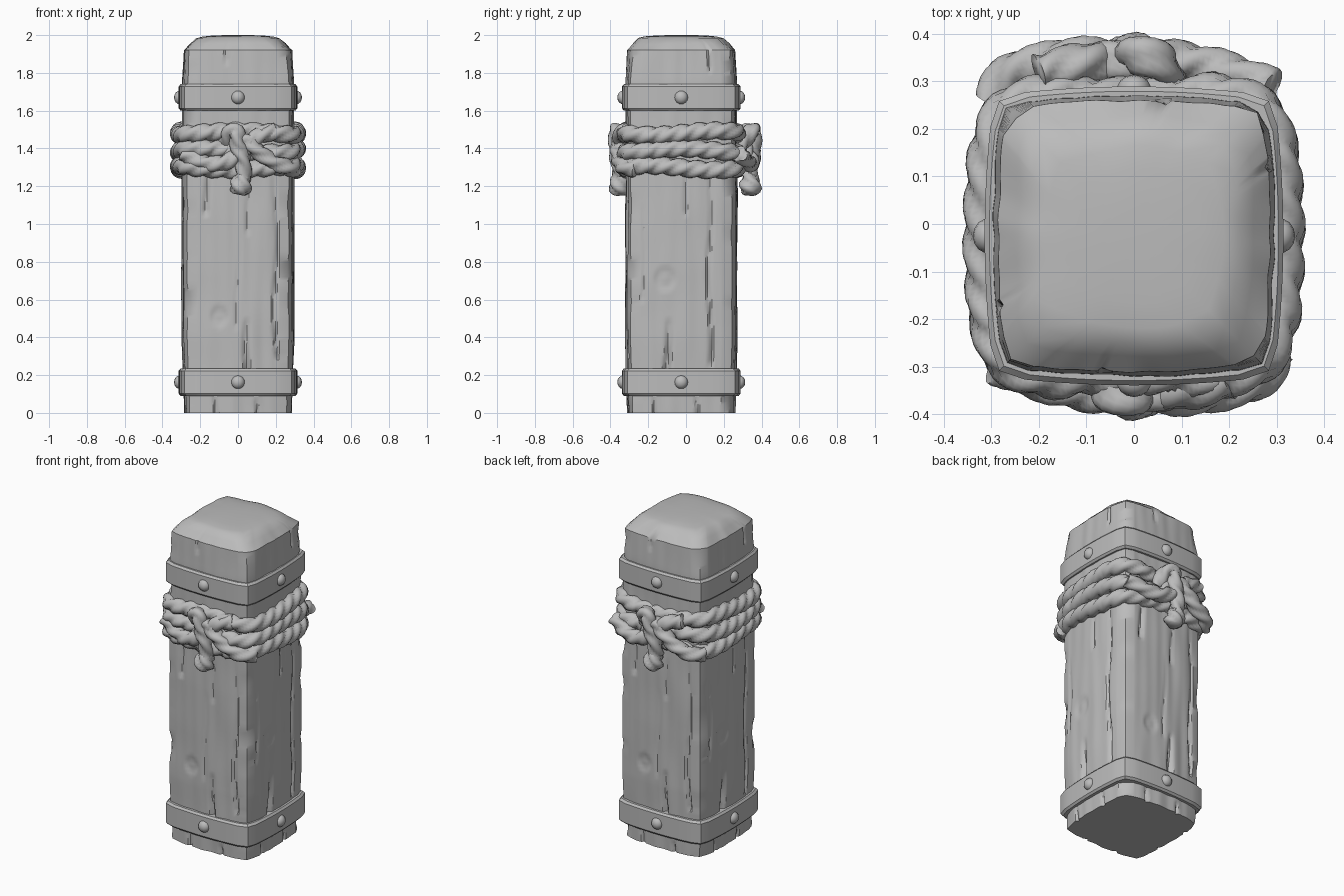
import bpy, bmesh, math
from mathutils import Vector, Matrix, noise

cube = bpy.data.objects.get("Cube")
if cube:
    bpy.data.objects.remove(cube)

CY = -0.025  # post centre in y
grey = bpy.data.materials.new("plain_grey")
grey.use_nodes = True
COLOUR = (0.5, 0.5, 0.5, 1)
grey.diffuse_color = COLOUR
grey.node_tree.nodes["Principled BSDF"].inputs["Base Color"].default_value = COLOUR


def finish(name, bm, angle=40):
    bmesh.ops.recalc_face_normals(bm, faces=bm.faces)
    mesh = bpy.data.meshes.new(name)
    bm.to_mesh(mesh)
    bm.free()
    mesh.materials.append(grey)
    ob = bpy.data.objects.new(name, mesh)
    bpy.context.collection.objects.link(ob)
    bpy.ops.object.select_all(action='DESELECT')
    ob.select_set(True)
    bpy.context.view_layer.objects.active = ob
    bpy.ops.object.shade_smooth_by_angle(angle=math.radians(angle))
    return ob


def loft(bm, rings, caps=False, closed=False):
    rows = [[bm.verts.new(p) for p in ring] for ring in rings]
    n = len(rows[0])
    pairs = list(zip(rows, rows[1:]))
    if closed:
        pairs.append((rows[-1], rows[0]))
    for a, b in pairs:
        for i in range(n):
            j = (i + 1) % n
            bm.faces.new((a[i], a[j], b[j], b[i]))
    if caps:
        bm.faces.new(rows[0])
        bm.faces.new(rows[-1])


def outline(half, corner, steps, z, dent=None):
    """Rounded square; dent(side, along, z) pushes the faces inward."""
    pts = []
    for k in range(4):
        rot = Matrix.Rotation(k * math.pi / 2, 3, 'Z')
        for i in range(steps + 1):
            s = 2 * i / steps - 1
            x = s * (half - corner)
            d = dent(k, x, z) if dent else 0
            pts.append(rot @ Vector((x, -half + 0.012 * s * s + d, z)))
        e = half - 0.36 * corner
        if dent:
            e -= 0.022 * max(0, noise.noise((k * 7.3, 2.1, z * 6)))
        pts.append(rot @ Vector((e, -e, z)))
    return [p + Vector((0, CY, 0)) for p in pts]


# Wood surface: cracks are (position, bottom, top, width, depth), knots (position, z, radius)
CRACKS = [
    [(0.05, 0.2, 0.5, 0.022, 0.03), (0.2, 0.3, 1.3, 0.014, 0.018), (0.0, 0.45, 1.0, 0.012, 0.008),
     (-0.16, 1.05, 1.35, 0.02, 0.018), (0.06, 0.95, 1.2, 0.012, 0.012), (-0.12, 0.0, 0.1, 0.014, 0.02),
     (0.1, 0.0, 0.08, 0.014, 0.02), (-0.07, 1.86, 1.96, 0.012, 0.014)],
    [(-0.075, 0.2, 0.5, 0.024, 0.03), (0.15, 0.25, 1.35, 0.014, 0.02), (-0.2, 0.6, 1.1, 0.012, 0.01),
     (0.03, 1.05, 1.28, 0.014, 0.012), (-0.15, 0.0, 0.09, 0.014, 0.02), (0.08, 0.0, 0.1, 0.014, 0.02),
     (0.14, 1.82, 1.96, 0.012, 0.016)],
]
KNOTS = [(-0.1, 0.51, 0.05), (-0.085, 0.71, 0.06)]


def wood(k, x, z):
    d = 0.006 * noise.noise((x * 16, k % 2 * 5.7, z * 1.5)) + 0.004 * noise.noise((x * 5, k * 3.1, z * 4))
    for u, z0, z1, width, depth in CRACKS[k % 2]:
        if z0 <= z <= z1:
            f = math.sqrt(1 - (z - z0) / (z1 - z0))
            mid = u + 0.01 * math.sin(z * 9 + u * 30)
            d += depth * f * max(0, 1 - abs(x - mid) / width)
    u, kz, r = KNOTS[k % 2]
    q = math.hypot(x - u, (z - kz) * 0.9) / r
    if q < 1:
        d += 0.012 * (1 - q ** 4) - 0.008 * (1 - q)
    return d


# Wooden post with a worn, chamfered top
bm = bmesh.new()
rings = []
for i in range(97):
    z = 1.92 * i / 96
    half = 0.284 + 0.012 * min(1, z / 0.4) - 0.01 * max(0, (z - 1.75) / 0.17)
    rings.append(outline(half, 0.075, 38, z, wood))
for z, half, corner in ((1.955, 0.252, 0.08), (1.983, 0.222, 0.09), (1.992, 0.19, 0.1),
                        (1.997, 0.14, 0.08), (2.0, 0.07, 0.04)):
    ring = outline(half, corner, 38, z)
    for p in ring:
        w = noise.noise((p.x * 7, p.y * 7, 3.0))
        p.x *= 1 + 0.05 * w
        p.y += (p.y - CY) * 0.05 * w
        p.z = min(2.0, p.z + 0.012 * w * (2.0 - z) / 0.045)
    rings.append(ring)
loft(bm, rings, caps=True)
finish("wooden_post", bm, 35)

# Bands around the post, each with one rivet per side
for label, z0, z1 in (("lower", 0.09, 0.235), ("upper", 1.6, 1.74)):
    bm = bmesh.new()
    profile = [(z0, 0.27), (z0, 0.304), (z0 + 0.012, 0.314), (z1 - 0.012, 0.314), (z1, 0.304), (z1, 0.27)]
    loft(bm, [outline(h, 0.085, 12, z) for z, h in profile], closed=True)
    finish(label + "_band", bm, 30)
    bm = bmesh.new()
    for k in range(4):
        place = (Matrix.Translation((0, CY, (z0 + z1) / 2)) @ Matrix.Rotation(k * math.pi / 2, 4, 'Z')
                 @ Matrix.Translation((0, -0.308, 0)) @ Matrix.Diagonal((1, 0.85, 1, 1)))
        bmesh.ops.create_uvsphere(bm, u_segments=14, v_segments=8, radius=0.036, matrix=place)
    finish(label + "_rivets", bm)


def smooth_path(pts, closed, step=0.011):
    """Catmull-Rom curve through the points."""
    n = len(pts)
    out = []
    for i in range(n if closed else n - 1):
        if closed:
            a, b, c, d = (pts[(i + j) % n] for j in (-1, 0, 1, 2))
        else:
            a, b, c, d = (pts[min(max(i + j, 0), n - 1)] for j in (-1, 0, 1, 2))
        count = max(2, round((c - b).length / step))
        for m in range(count):
            t = m / count
            out.append(b + 0.5 * t * (c - a + t * (2 * a - 5 * b + 4 * c - d + t * (3 * (b - c) + d - a))))
    return out if closed else out + [pts[-1].copy()]


def rope(bm, pts, radius, closed=False, pitch=0.27, sides=18):
    """Three-strand twisted rope; radius is a function of 0..1 along the path."""
    path = smooth_path(pts, closed)
    n = len(path)
    length = sum((b - a).length for a, b in zip(path, path[1:]))
    turn = round(3 * length / pitch) * 2 * math.pi / 3
    normal = Vector((0.02, 0.03, 1))
    rings = []
    for i, p in enumerate(path):
        nxt = path[(i + 1) % n] if closed else path[min(i + 1, n - 1)]
        prv = path[i - 1] if closed else path[max(i - 1, 0)]
        tangent = (nxt - prv).normalized()
        normal = (normal - tangent * normal.dot(tangent)).normalized()
        side = tangent.cross(normal)
        f = i / (n if closed else n - 1)
        ring = []
        for j in range(sides):
            a = 2 * math.pi * j / sides
            r = radius(f) * (0.7 + 0.33 * abs(math.cos(1.5 * (a + turn * f))))
            ring.append(p + r * (math.cos(a) * normal + math.sin(a) * side))
        rings.append(ring)
    loft(bm, rings, caps=not closed, closed=closed)


# Three rope turns, pressed in under the knots
bm = bmesh.new()
for n, z in enumerate((1.482, 1.388, 1.298)):
    pts = outline(0.312, 0.13, 8, z)
    for p in pts:
        p.z += 0.012 * math.sin(3 * math.atan2(p.y, p.x) + n * 1.7)
        if abs(p.x) < 0.2:
            p.y -= math.copysign(0.025, p.y) * (1 - (p.x / 0.2) ** 2)
    rope(bm, pts, lambda f: 0.048, closed=True)
finish("rope_turns", bm, 60)

# Knots on the front and back: strands given as (across, outward, z)
STRANDS = [
    [(-0.07, 0.27, 1.41), (-0.05, 0.325, 1.485), (-0.01, 0.342, 1.49), (0.0, 0.342, 1.42),
     (0.025, 0.335, 1.34), (0.03, 0.32, 1.25)],
    [(-0.06, 0.29, 1.35), (0.03, 0.325, 1.44), (0.1, 0.335, 1.39), (0.18, 0.325, 1.33),
     (0.26, 0.3, 1.3), (0.3, 0.24, 1.29)],
    [(-0.29, 0.27, 1.37), (-0.16, 0.315, 1.32), (-0.06, 0.33, 1.33), (0.03, 0.32, 1.39),
     (0.1, 0.325, 1.46), (0.2, 0.3, 1.49)],
]
TAIL = [(0.03, 0.322, 1.28), (0.02, 0.325, 1.23), (0.005, 0.325, 1.155)]
for label, sign, extra in (("front", 1, 0), ("back", -1, 0.04)):
    def place(pts):
        return [Vector((sign * x, CY - sign * (out + extra), z)) for x, out, z in pts]
    bm = bmesh.new()
    for strand in STRANDS:
        rope(bm, place(strand), lambda f: 0.045)
    finish(label + "_knot", bm, 60)
    bm = bmesh.new()
    rope(bm, place(TAIL), lambda f: 0.034 + 0.028 * math.sin(math.pi * f ** 1.6), pitch=0.2)
    finish(label + "_rope_end", bm, 50)
